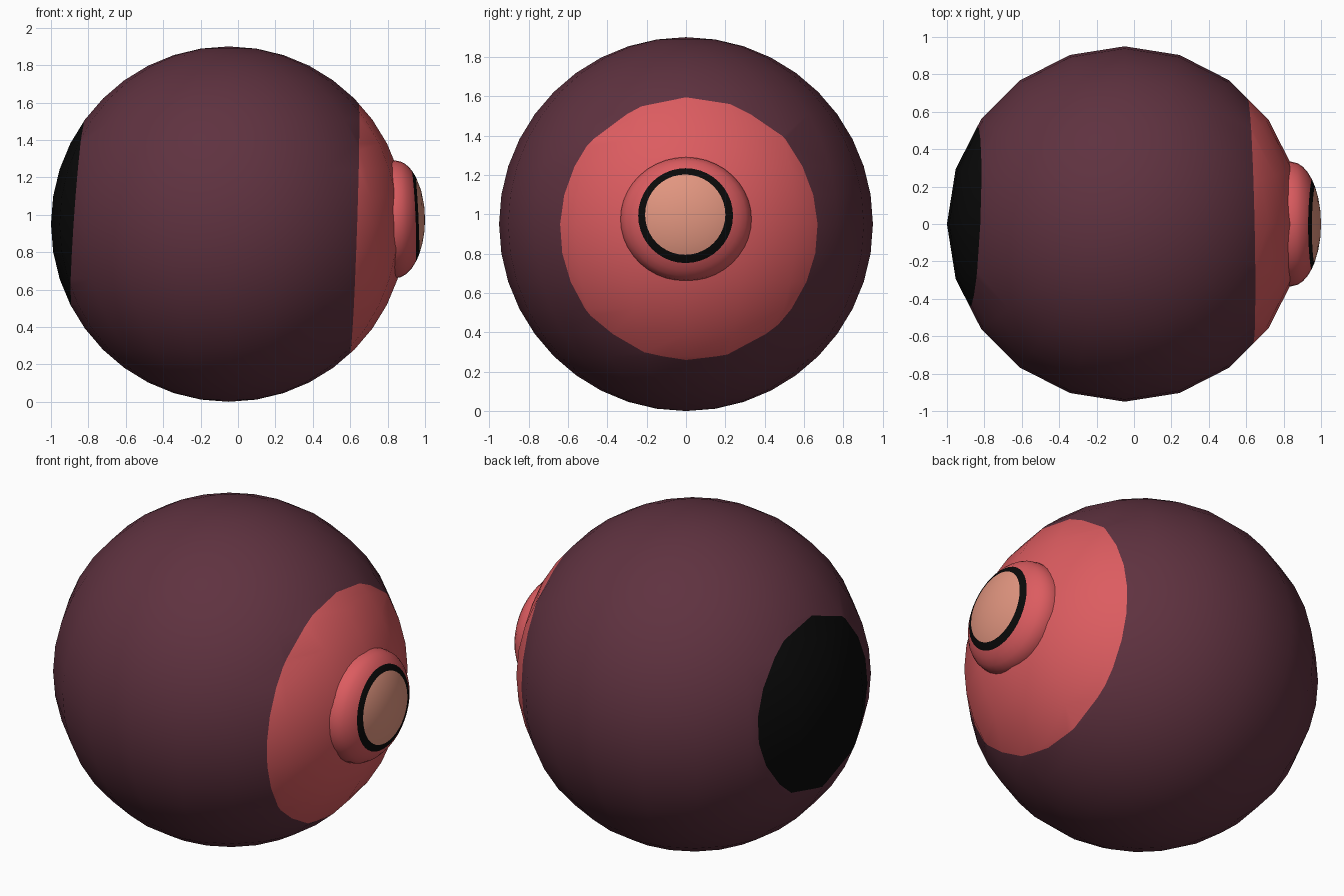
import bpy, bmesh, math
from mathutils import Vector

if "Cube" in bpy.data.objects:
    bpy.data.objects.remove(bpy.data.objects["Cube"])


def material(name, rgb):
    m = bpy.data.materials.new(name)
    m.diffuse_color = (*rgb, 1)
    m.use_nodes = True
    m.node_tree.nodes["Principled BSDF"].inputs["Base Color"].default_value = m.diffuse_color
    return m


plum = material("plum", (0.115, 0.032, 0.051))
red = material("coral red", (0.716, 0.107, 0.117))
black = material("black", (0.003, 0.003, 0.003))
peach = material("peach", (0.76, 0.305, 0.216))


def finish(bm, name, mats):
    for f in bm.faces:
        f.smooth = True
    mesh = bpy.data.meshes.new(name)
    bm.to_mesh(mesh)
    bm.free()
    for m in mats:
        mesh.materials.append(m)
    obj = bpy.data.objects.new(name, mesh)
    bpy.context.collection.objects.link(obj)
    return obj


# Ball body, with a coloured cap cut in at each end by a slightly tilted plane
bm = bmesh.new()
bmesh.ops.create_uvsphere(bm, u_segments=20, v_segments=20, radius=0.95)
bmesh.ops.translate(bm, verts=bm.verts, vec=(-0.05, 0, 0.95))
caps = [(Vector((0.622, 0.02, 0.93)), Vector((1, 0.022, -0.034)), 1),
        (Vector((-0.861, 0, 0.95)), Vector((-1, 0.042, 0.071)), 2)]
for co, normal, index in caps:
    bmesh.ops.bisect_plane(bm, geom=bm.verts[:] + bm.edges[:] + bm.faces[:],
                           dist=1e-5, plane_co=co, plane_no=normal)
    for f in bm.faces:
        if (f.calc_center_median() - co).dot(normal) > 0:
            f.material_index = index
finish(bm, "ball_body", [plum, red, black])

# Flattened dome on the right: rings laid on an ellipsoid, coloured by ring
SIDES = 40
CX, CZ, RX, RY, RZ = 0.84, 0.975, 0.16, 0.333, 0.315
# (radius factor or radius, centre y, centre z, material of the band inside it)
rings = [(RY, 0, CZ, 0), (0.325, 0, CZ, 0), (0.305, 0, 0.978, 0),
         (0.275, 0, 0.984, 0), (0.241, -0.002, 0.993, 1),
         (0.204, -0.004, 0.998, 2), (0.14, 0, 0.99, 2), (0.07, 0, 0.98, 2)]
bm = bmesh.new()
loops = []
# hidden skirt running into the ball
loops.append(([bm.verts.new((0.79, RY * math.cos(a), CZ + RZ * math.sin(a)))
               for a in (math.tau * i / SIDES for i in range(SIDES))], 0))
for r, cy, cz, mat in rings:
    rz = r if r < 0.25 else r - 0.018 * (r - 0.25) / (RY - 0.25)
    loop = []
    for i in range(SIDES):
        a = math.tau * i / SIDES
        y, z = cy + r * math.cos(a), cz + rz * math.sin(a)
        q = 1 - (y / RY) ** 2 - ((z - CZ) / RZ) ** 2
        loop.append(bm.verts.new((CX + RX * math.sqrt(max(q, 0)), y, z)))
    loops.append((loop, mat))
for (a, mat), (b, _) in zip(loops, loops[1:]):
    for i in range(SIDES):
        j = (i + 1) % SIDES
        bm.faces.new((a[i], a[j], b[j], b[i])).material_index = mat
tip = bm.verts.new((CX + RX, 0, CZ))
last = loops[-1][0]
for i in range(SIDES):
    bm.faces.new((last[i], last[(i + 1) % SIDES], tip)).material_index = 2
finish(bm, "end_dome", [red, black, peach])
